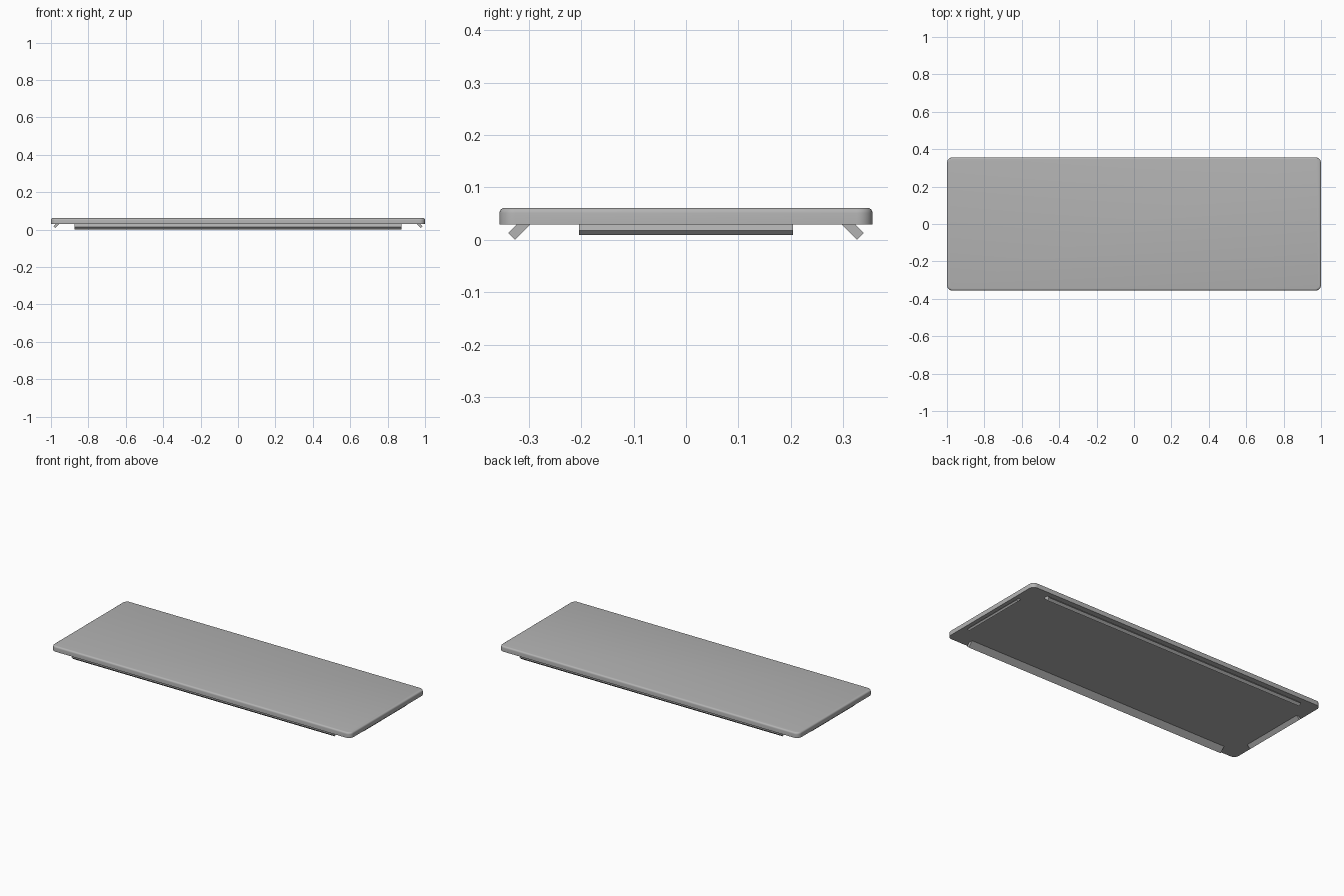
import bpy, bmesh, math

if "Cube" in bpy.data.objects:
    bpy.data.objects.remove(bpy.data.objects["Cube"], do_unlink=True)

grey = bpy.data.materials.new("light_grey")
grey.use_nodes = True
colour = (0.45, 0.45, 0.45, 1)
grey.diffuse_color = colour
grey.node_tree.nodes["Principled BSDF"].inputs["Base Color"].default_value = colour

UNDER, TOP = 0.029, 0.061


def finish(name, bm):
    bmesh.ops.recalc_face_normals(bm, faces=bm.faces)
    mesh = bpy.data.meshes.new(name)
    bm.to_mesh(mesh)
    bm.free()
    mesh.materials.append(grey)
    obj = bpy.data.objects.new(name, mesh)
    bpy.context.collection.objects.link(obj)
    return obj


# Slab: box with rounded corners, then a softened top rim
bm = bmesh.new()
bmesh.ops.create_cube(bm, size=1)
for v in bm.verts:
    v.co = (v.co.x * 2, v.co.y * 0.712, TOP if v.co.z > 0 else UNDER)
corners = [e for e in bm.edges if abs(e.verts[0].co.z - e.verts[1].co.z) > 0.01]
bmesh.ops.bevel(bm, geom=corners, offset=0.03, segments=8, profile=0.5, affect='EDGES')
rim = [e for e in bm.edges if all(v.co.z > TOP - 0.001 for v in e.verts)]
bmesh.ops.bevel(bm, geom=rim, offset=0.01, segments=4, profile=0.5, affect='EDGES')
slab = finish("slab", bm)
bpy.context.view_layer.objects.active = slab
slab.select_set(True)
bpy.ops.object.shade_smooth_by_angle(angle=math.radians(35))
slab.select_set(False)


# Flange: strip slanting outward at 45 degrees below one edge of the slab
def flange(name, length, inner, drop, step, turn):
    """inner: distance to the inner top edge; step: rise of the end face."""
    profile = [(inner, UNDER), (inner + drop, UNDER - drop),
               (inner + drop + step, UNDER - drop + step), (inner + 2 * step, UNDER)]
    bm = bmesh.new()
    face = bm.faces.new([bm.verts.new((-length / 2, -d, z)) for d, z in profile])
    side = bmesh.ops.extrude_face_region(bm, geom=[face])["geom"]
    for v in side:
        if isinstance(v, bmesh.types.BMVert):
            v.co.x += length
    obj = finish(name, bm)
    obj.rotation_euler.z = turn


for i, end in enumerate(("front", "back")):
    flange(end + "_flange", 1.75, 0.297, 0.029, 0.013, math.pi * i)
for i, end in enumerate(("left", "right")):
    flange(end + "_flange", 0.408, 0.958, 0.020, 0.009, math.pi * (i + 0.5))
